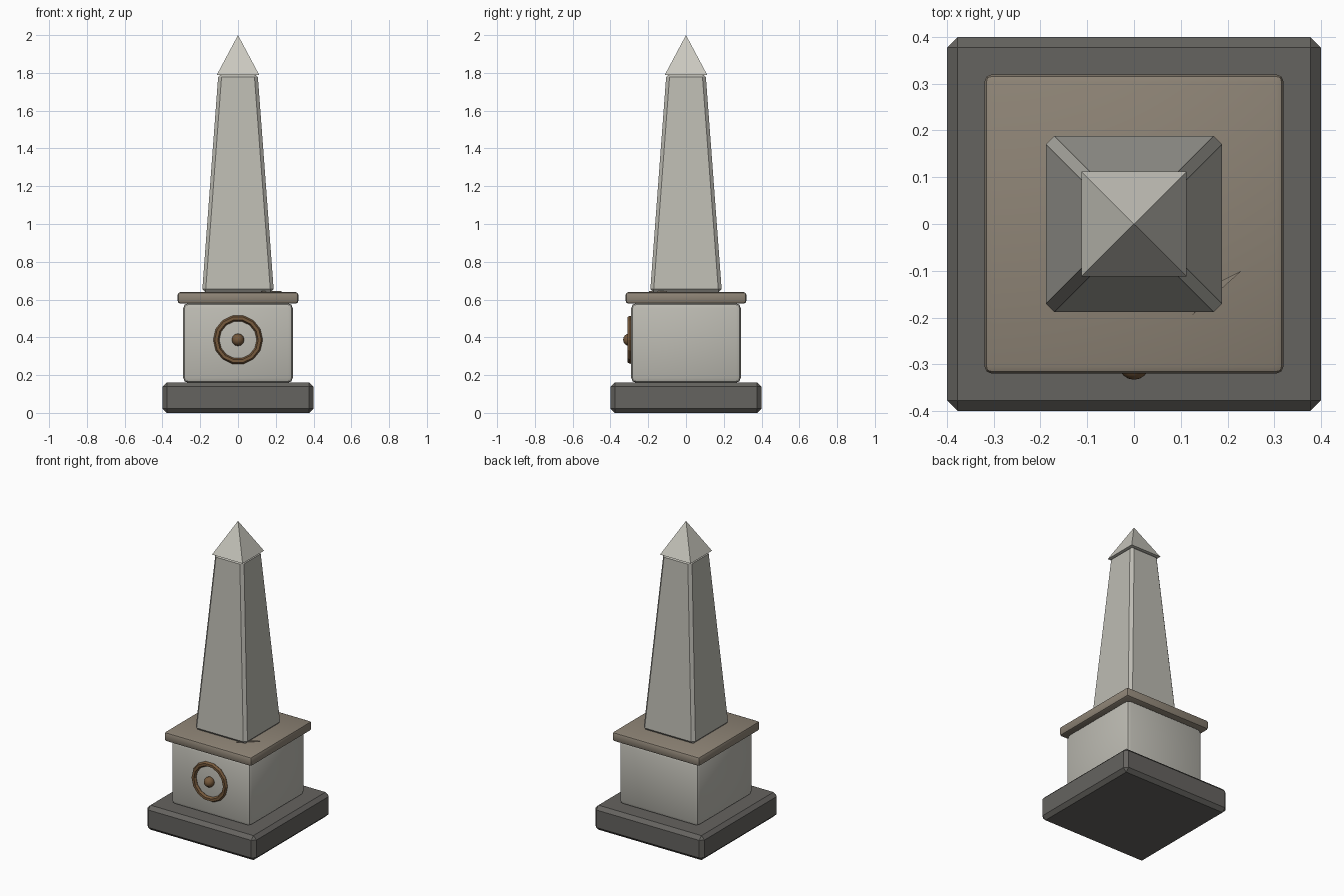
import bpy
import bmesh
import math

if "Cube" in bpy.data.objects:
    bpy.data.objects.remove(bpy.data.objects["Cube"], do_unlink=True)


def material(name, r, g, b):
    m = bpy.data.materials.new(name)
    m.use_nodes = True
    m.diffuse_color = (r, g, b, 1)
    m.node_tree.nodes["Principled BSDF"].inputs["Base Color"].default_value = (r, g, b, 1)
    return m


dark_stone = material("dark stone", 0.13, 0.125, 0.115)
pale_stone = material("pale stone", 0.51, 0.50, 0.45)
cap_stone = material("light cap stone", 0.59, 0.58, 0.52)
tan_stone = material("tan stone", 0.27, 0.23, 0.18)
bronze = material("bronze", 0.18, 0.10, 0.045)


def finish(obj, name, mat, angle=None):
    obj.name = name
    obj.data.materials.append(mat)
    if angle:
        bpy.ops.object.select_all(action="DESELECT")
        obj.select_set(True)
        bpy.context.view_layer.objects.active = obj
        bpy.ops.object.shade_smooth_by_angle(angle=math.radians(angle))
    return obj


def block(name, mat, half, z0, z1, bevel, segments=1, top=None, smooth=None):
    """Square block with softened edges; top gives a tapered upper half width."""
    bpy.ops.mesh.primitive_cube_add(size=2)
    obj = bpy.context.object
    for v in obj.data.vertices:
        upper = v.co.z > 0
        w = top if upper and top else half
        v.co = (v.co.x * w, v.co.y * w, z1 if upper else z0)
    bm = bmesh.new()
    bm.from_mesh(obj.data)
    bmesh.ops.bevel(bm, geom=bm.edges[:], offset=bevel, segments=segments,
                    profile=0.5, affect="EDGES", clamp_overlap=True)
    bm.to_mesh(obj.data)
    bm.free()
    return finish(obj, name, mat, smooth)


# Stacked masonry
block("base_plinth", dark_stone, 0.4, 0, 0.162, 0.023)
block("pedestal", pale_stone, 0.29, 0.16, 0.58, 0.025, 2, smooth=35)
block("cornice", tan_stone, 0.32, 0.578, 0.64, 0.016, 2, smooth=35)
block("shaft", pale_stone, 0.19, 0.638, 1.795, 0.018, top=0.104)

# Pyramid cap
bpy.ops.mesh.primitive_cone_add(vertices=4, radius1=0.112 * math.sqrt(2), depth=0.21,
                                location=(0, 0, 1.895), rotation=(0, 0, math.pi / 4))
finish(bpy.context.object, "pyramid_cap", cap_stone)

# Front medallion
facing = (math.pi / 2, 0, 0)
bpy.ops.mesh.primitive_torus_add(major_segments=14, minor_segments=6, major_radius=0.115,
                                 minor_radius=0.016, location=(0, -0.296, 0.387),
                                 rotation=facing)
finish(bpy.context.object, "medallion_ring", bronze)
bpy.ops.mesh.primitive_uv_sphere_add(segments=12, ring_count=8, radius=0.033,
                                     location=(0, -0.3, 0.387), rotation=facing)
finish(bpy.context.object, "medallion_boss", bronze, 60)

# Thin stone chip beside the shaft foot
mesh = bpy.data.meshes.new("stone_chip")
bm = bmesh.new()
chip = bm.faces.new([bm.verts.new((x, y, 0.639)) for x, y in
                     ((0.125, -0.195), (0.23, -0.10), (0.17, -0.13))])
lid = bmesh.ops.extrude_face_region(bm, geom=[chip])
for v in lid["geom"]:
    if isinstance(v, bmesh.types.BMVert):
        v.co.z += 0.005
bmesh.ops.recalc_face_normals(bm, faces=bm.faces[:])
bm.to_mesh(mesh)
bm.free()
chip_obj = bpy.data.objects.new("stone_chip", mesh)
bpy.context.collection.objects.link(chip_obj)
finish(chip_obj, "stone_chip", tan_stone)
